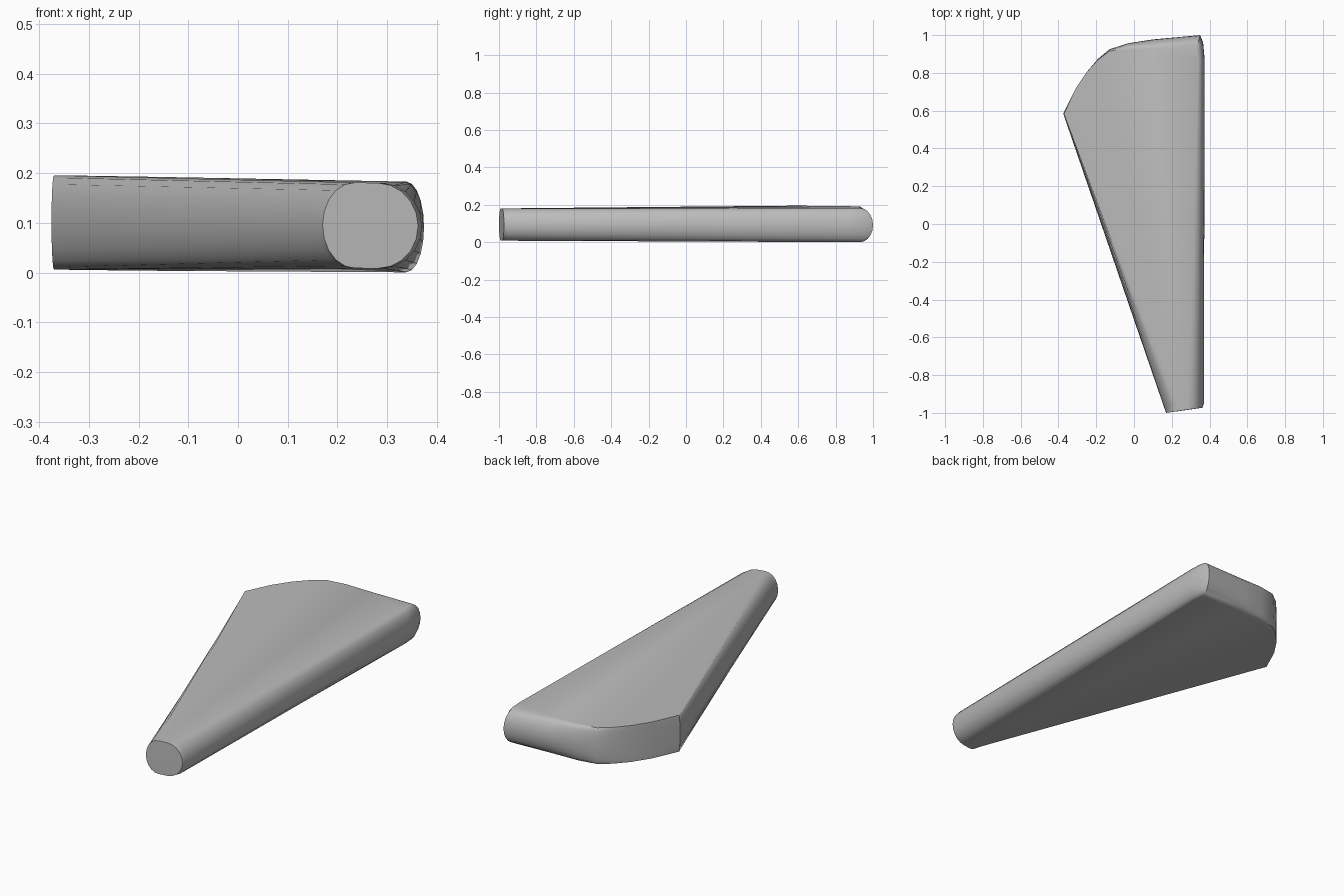
import bpy
import bmesh
from math import sin, cos, pi

if "Cube" in bpy.data.objects:
    bpy.data.objects.remove(bpy.data.objects["Cube"], do_unlink=True)

grey = bpy.data.materials.new("plain grey")
grey.use_nodes = True
colour = (0.5, 0.5, 0.5, 1)
grey.diffuse_color = colour
grey.node_tree.nodes["Principled BSDF"].inputs["Base Color"].default_value = colour

# Plan outline at mid height: x, y, then how far the rounded rim pulls in
outline = [
    (0.17, -1.0, 0.065, 0.01), (0.362, -0.973, -0.08, -0.01),      # blunt tip
    (0.37, -0.95, -0.08, 0.0), (0.374, 0.87, -0.035, 0.0),         # straight edge
    (0.366, 0.96, -0.03, -0.04), (0.35, 1.0, -0.02, -0.07),        # rounded corner
    (0.1, 0.977, 0.0, -0.05), (-0.03, 0.957, 0.0, -0.025),         # curved end
    (-0.13, 0.925, 0.0, -0.01), (-0.19, 0.875, 0.0, -0.005),
    (-0.25, 0.805, 0.0, 0.0), (-0.31, 0.715, 0.0, 0.0),
    (-0.375, 0.585, 0.005, 0.0),                                   # sharp corner
    (0.158, -0.967, 0.07, 0.015),                                  # slanted edge
]


def top_z(x, y):
    return 0.1835 - 0.019 * (x - 0.2) + 0.002 * y


def bottom_z(x, y):
    return 0.004 - 0.004 * y + 0.006 * (0.35 - x)


# Stack the outline in layers, rounding the rim from bottom to top
bm = bmesh.new()
layers = []
steps = 10
for i in range(steps + 1):
    angle = pi * (i / steps - 0.5)
    pull = 1 - cos(angle)
    mix = (sin(angle) + 1) / 2
    ring = []
    for x, y, dx, dy in outline:
        px, py = x + dx * pull, y + dy * pull
        low, high = bottom_z(px, py), top_z(px, py)
        ring.append(bm.verts.new((px, py, low + (high - low) * mix)))
    layers.append(ring)

count = len(outline)
for lower, upper in zip(layers, layers[1:]):
    for j in range(count):
        k = (j + 1) % count
        bm.faces.new((lower[j], lower[k], upper[k], upper[j]))
bm.faces.new(layers[-1])
bm.faces.new(layers[0][::-1])
bmesh.ops.recalc_face_normals(bm, faces=bm.faces)

mesh = bpy.data.meshes.new("wedge_blade")
bm.to_mesh(mesh)
bm.free()
mesh.materials.append(grey)
blade = bpy.data.objects.new("wedge_blade", mesh)
bpy.context.collection.objects.link(blade)

# Soft rim with crisp tip and end edges
bpy.ops.object.select_all(action="DESELECT")
blade.select_set(True)
bpy.context.view_layer.objects.active = blade
bpy.ops.object.shade_smooth_by_angle(angle=pi / 6)
